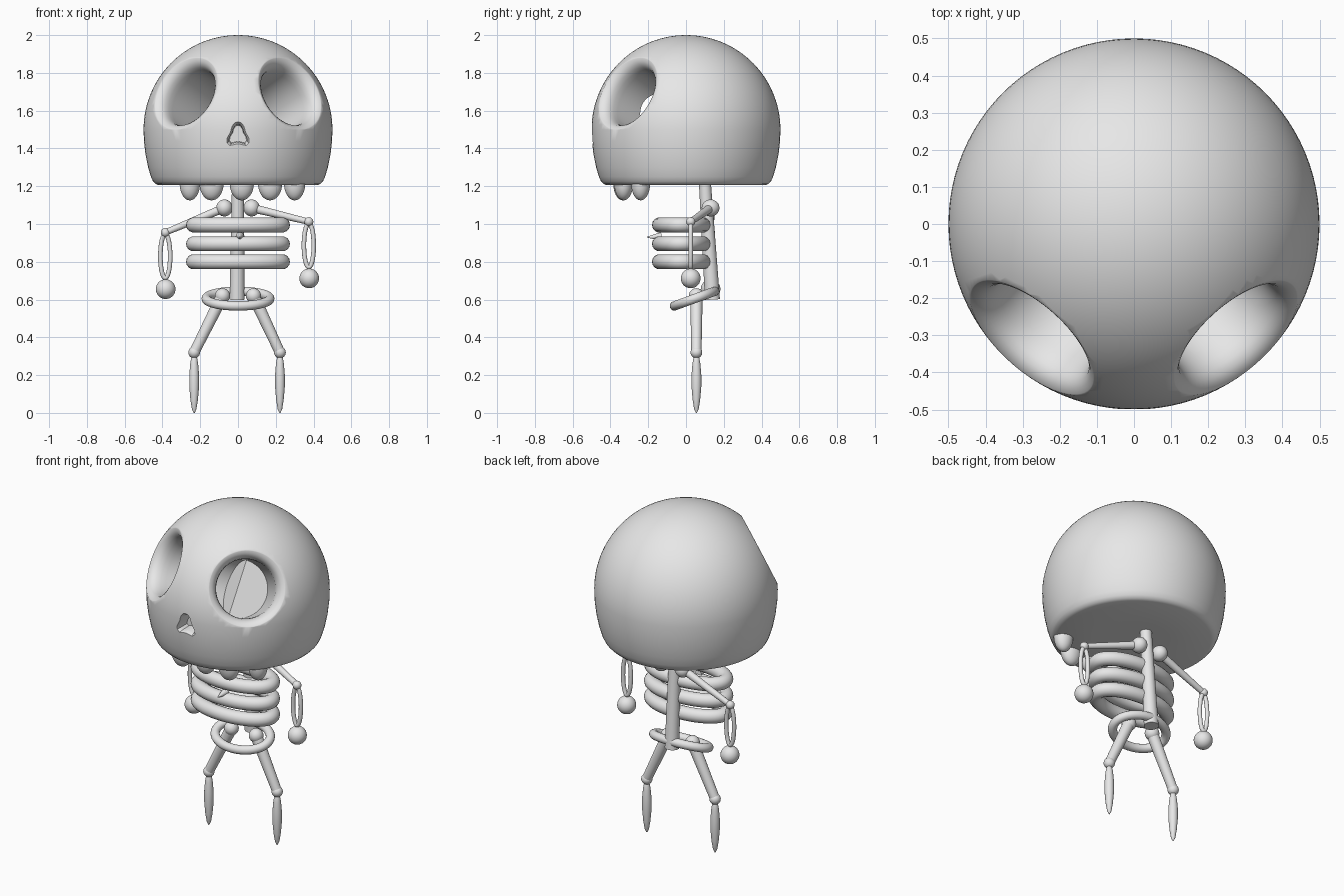
import bpy, bmesh, math
from mathutils import Vector

cube = bpy.data.objects.get("Cube")
if cube:
    bpy.data.objects.remove(cube, do_unlink=True)

# Single bone colour
bone_mat = bpy.data.materials.new("bone_grey")
bone_mat.use_nodes = True
GREY = (0.8, 0.8, 0.8, 1)
bone_mat.diffuse_color = GREY
for node in bone_mat.node_tree.nodes:
    if node.type == "BSDF_PRINCIPLED":
        node.inputs["Base Color"].default_value = GREY


def activate(ob):
    bpy.ops.object.select_all(action="DESELECT")
    ob.select_set(True)
    bpy.context.view_layer.objects.active = ob


def smooth(ob, angle=40):
    activate(ob)
    bpy.ops.object.shade_smooth_by_angle(angle=math.radians(angle))


def loft(name, rings):
    """Skin a stack of equal-length point rings and close both ends."""
    bm = bmesh.new()
    rows = [[bm.verts.new(p) for p in ring] for ring in rings]
    n = len(rows[0])
    for a, b in zip(rows, rows[1:]):
        for i in range(n):
            j = (i + 1) % n
            bm.faces.new((a[i], a[j], b[j], b[i]))
    bm.faces.new(rows[0])
    bm.faces.new(rows[-1])
    bmesh.ops.recalc_face_normals(bm, faces=bm.faces)
    mesh = bpy.data.meshes.new(name)
    bm.to_mesh(mesh)
    bm.free()
    mesh.materials.append(bone_mat)
    ob = bpy.data.objects.new(name, mesh)
    bpy.context.collection.objects.link(ob)
    return ob


def lathe(name, profile, segs=24):
    turns = [math.tau * i / segs for i in range(segs)]
    return loft(name, [[(r * math.cos(t), r * math.sin(t), z) for t in turns]
                       for r, z in profile])


def bone(name, start, end, r1, r2):
    a, b = Vector(start), Vector(end)
    ob = lathe(name, [(r1, 0), (r2, (b - a).length)])
    ob.location = a
    ob.rotation_euler = (b - a).to_track_quat("Z", "Y").to_euler()
    smooth(ob)
    return ob


def ball(name, loc, radii):
    bm = bmesh.new()
    bmesh.ops.create_uvsphere(bm, u_segments=28, v_segments=18, radius=1)
    bmesh.ops.scale(bm, vec=radii, verts=bm.verts)
    mesh = bpy.data.meshes.new(name)
    bm.to_mesh(mesh)
    bm.free()
    mesh.materials.append(bone_mat)
    ob = bpy.data.objects.new(name, mesh)
    bpy.context.collection.objects.link(ob)
    ob.location = loc
    smooth(ob)
    return ob


def ring(name, loc, a, b, tube, tilt=0):
    """Elliptical hoop with a round section, tilted about x."""
    curve = bpy.data.curves.new(name, "CURVE")
    curve.dimensions = "3D"
    curve.bevel_depth = tube
    curve.bevel_resolution = 5
    n = 64
    spline = curve.splines.new("POLY")
    spline.points.add(n - 1)
    for i, p in enumerate(spline.points):
        t = math.tau * i / n
        p.co = (a * math.cos(t), b * math.sin(t), 0, 1)
    spline.use_cyclic_u = True
    curve.materials.append(bone_mat)
    ob = bpy.data.objects.new(name, curve)
    bpy.context.collection.objects.link(ob)
    ob.location = loc
    ob.rotation_euler.x = math.radians(tilt)
    activate(ob)
    bpy.ops.object.convert(target="MESH")
    smooth(bpy.context.object)


def cut(target, cutter):
    mod = target.modifiers.new("cut", "BOOLEAN")
    mod.operation = "DIFFERENCE"
    mod.solver = "EXACT"
    mod.object = cutter
    cutter.hide_render = True
    activate(target)
    bpy.ops.object.modifier_apply(modifier=mod.name)
    bpy.data.objects.remove(cutter, do_unlink=True)


# Skull: a dome that tucks in towards a flat underside
dome = [(0.5 * math.sin(t), 1.5 + 0.5 * math.cos(t))
        for t in (math.radians(1 + 89 * i / 30) for i in range(31))]
jaw = [(0.498, 1.44), (0.49, 1.37), (0.476, 1.3), (0.461, 1.25), (0.45, 1.226),
       (0.437, 1.212), (0.42, 1.206), (0.2, 1.206)]
skull = lathe("skull", dome + jaw, 96)

# Eye sockets: deep round tunnels with a flared lip
socket = [(0.162, 0.005), (0.162, 0.36), (0.163, 0.39), (0.168, 0.415), (0.178, 0.434),
          (0.192, 0.446), (0.207, 0.4525), (0.225, 0.456), (0.25, 0.46), (0.25, 0.7)]
for side in (-1, 1):
    cutter = lathe("socket_cutter", socket, 64)
    cutter.location = (0, 0, 1.5)
    axis = Vector((side * 0.605, -0.675, 0.42))
    cutter.rotation_euler = axis.to_track_quat("Z", "Y").to_euler()
    cut(skull, cutter)

# Nose: pear-shaped hollow with a bevelled lip
half = [(0.02, -0.052), (0.042, -0.058), (0.057, -0.045), (0.055, -0.02),
        (0.036, 0.012), (0.028, 0.04), (0.014, 0.057)]
outline = [(0, -0.047)] + half + [(0, 0.06)] + [(-x, z) for x, z in reversed(half)]
nose = loft("nose_cutter", [[(x * s, y, 1.475 + z * s) for x, z in outline]
                            for y, s in ((-0.6, 1.15), (-0.5, 1.12), (-0.488, 0.95),
                                         (-0.47, 0.85), (-0.42, 0.78))])
cut(skull, nose)
smooth(skull)

# Teeth
for i, (x, y, w) in enumerate([(-0.255, -0.24, 0.054), (-0.14, -0.33, 0.064),
                               (0.02, -0.335, 0.064), (0.17, -0.33, 0.064),
                               (0.3, -0.24, 0.056)]):
    ball(f"tooth_{i + 1}", (x, y, 1.215), (w, 0.05, 0.09))

# Spine, ribs and breastbone tip
bone("spine", (-0.005, 0.14, 0.6), (0, 0.1, 1.22), 0.04, 0.032)
for i, z in enumerate((0.995, 0.895, 0.8)):
    ring(f"rib_{i + 1}", (0, -0.025, z), 0.235, 0.115, 0.04)
bone("breastbone_tip", (0.01, -0.13, 0.935), (0.01, -0.205, 0.93), 0.022, 0.003)

# Pelvis hoop
ring("pelvis", (0, 0.045, 0.605), 0.168, 0.113, 0.025, 20)

# Arms: shoulder, upper arm, elbow, looped forearm and hand
for name, side, elbow in (("right", -1, Vector((-0.385, 0.13, 0.955))),
                          ("left", 1, Vector((0.375, 0.025, 1.012)))):
    shoulder = (side * 0.072, 0.13, 1.085)
    ball(f"{name}_shoulder", shoulder, (0.043, 0.047, 0.045))
    bone(f"{name}_upper_arm", shoulder, elbow, 0.023, 0.016)
    ball(f"{name}_elbow", elbow, (0.024,) * 3)
    ring(f"{name}_forearm", elbow + Vector((0, 0, -0.125)), 0.026, 0.115, 0.012, 90)
    ball(f"{name}_hand", elbow + Vector((0.002, 0, -0.3)), (0.052,) * 3)

# Legs: hip, thigh, knee and spindle shin
shin = [(0.003, 0), (0.012, 0.02), (0.02, 0.07), (0.026, 0.14), (0.026, 0.2),
        (0.021, 0.26), (0.014, 0.3), (0.006, 0.315)]
for name, x in (("right", -0.232), ("left", 0.222)):
    side = math.copysign(1, x)
    hip = (side * 0.082, 0.055, 0.62)
    knee = (x, 0.055, 0.32)
    ball(f"{name}_hip", hip, (0.04,) * 3)
    bone(f"{name}_thigh", hip, knee, 0.033, 0.027)
    ball(f"{name}_knee", knee, (0.031,) * 3)
    lower = lathe(f"{name}_shin", shin)
    lower.location = (x, 0.055, 0)
    smooth(lower, 60)
